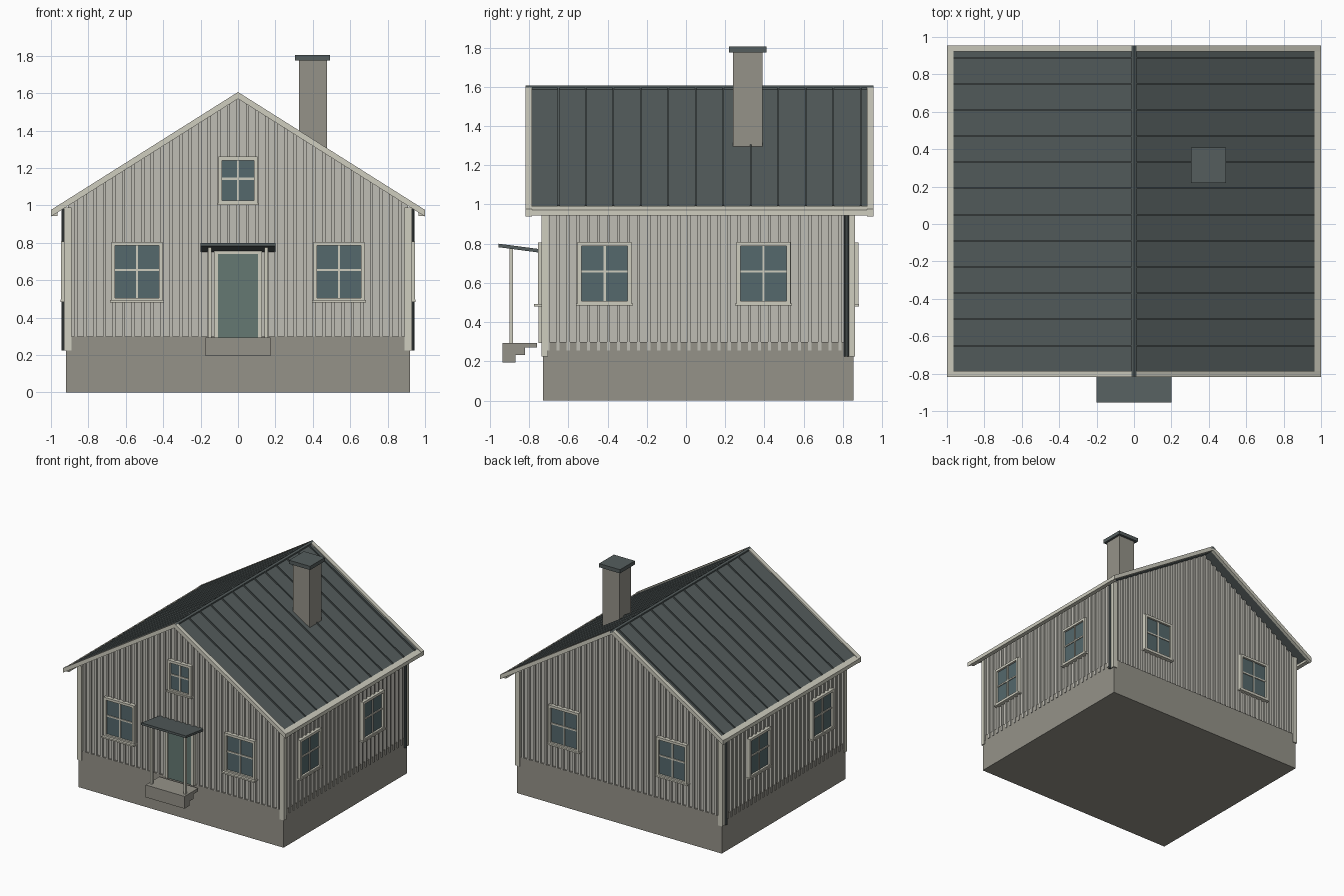
import bpy, bmesh, math
from mathutils import Matrix, Vector

if "Cube" in bpy.data.objects:
    bpy.data.objects.remove(bpy.data.objects["Cube"])


def material(name, r, g, b):
    m = bpy.data.materials.new(name)
    m.diffuse_color = (r, g, b, 1)
    m.use_nodes = True
    m.node_tree.nodes["Principled BSDF"].inputs["Base Color"].default_value = m.diffuse_color
    return m


WALL = material("wall_paint", .52, .51, .46)
TRIM = material("cream_trim", .62, .61, .52)
STONE = material("foundation_stone", .30, .29, .25)
ROOF = material("roof_metal", .09, .11, .11)
GLASS = material("window_glass", .09, .14, .15)
DOOR = material("door_paint", .13, .19, .17)
SLOPE = .63


def finish(name, bm, mat, matrix=Matrix()):
    bmesh.ops.recalc_face_normals(bm, faces=bm.faces)
    me = bpy.data.meshes.new(name)
    bm.to_mesh(me)
    bm.free()
    me.materials.append(mat)
    ob = bpy.data.objects.new(name, me)
    ob.matrix_world = matrix
    bpy.context.collection.objects.link(ob)
    return ob


def boxes(name, items, mat, matrix=Matrix()):
    """Each item is x0, x1, y0, y1, z0, z1."""
    bm = bmesh.new()
    for x0, x1, y0, y1, z0, z1 in items:
        size = Matrix.Diagonal((x1 - x0, y1 - y0, z1 - z0, 1))
        mid = Vector(((x0 + x1) / 2, (y0 + y1) / 2, (z0 + z1) / 2))
        bmesh.ops.create_cube(bm, size=1, matrix=Matrix.Translation(mid) @ size)
    return finish(name, bm, mat, matrix)


def prisms(name, points, spans, mat, axis="y"):
    """Extrude a profile (xz along y, or yz along x) over each span."""
    bm = bmesh.new()
    for a, b in spans:
        def at(p, t):
            return (p[0], t, p[1]) if axis == "y" else (t, p[0], p[1])
        face = bm.faces.new([bm.verts.new(at(p, a)) for p in points])
        geo = bmesh.ops.extrude_face_region(bm, geom=[face])
        move = (0, b - a, 0) if axis == "y" else (b - a, 0, 0)
        verts = [v for v in geo["geom"] if isinstance(v, bmesh.types.BMVert)]
        bmesh.ops.translate(bm, verts=verts, vec=move)
    return finish(name, bm, mat)


def chevron(half, apex, thick):
    low = apex - SLOPE * half
    return [(-half, low), (0, apex), (half, low),
            (half, low - thick), (0, apex - thick), (-half, low - thick)]


# Foundation and gabled wall body
boxes("foundation", [(-.92, .92, -.73, .855, 0, .3)], STONE)
prisms("wall_body", [(-.91, .29), (.91, .29), (.91, 1.58 - SLOPE * .91), (0, 1.58),
                     (-.91, 1.58 - SLOPE * .91)], [(-.718, .843)], WALL)

# Vertical battens on the gables and on the long sides
gable, side = [], []
for i in range(-17, 18):
    x = i * .051
    top = 1.582 - SLOPE * abs(x)
    gable += [(x - .009, x + .009, -.733, -.71, .3, top),
              (x - .009, x + .009, .84, .858, .3, top)]
for i in range(30):
    y = -.703 + i * .0513
    for s in (-1, 1):
        side.append((min(s * .9, s * .926), max(s * .9, s * .926), y - .008, y + .008, .255, .99))
boxes("gable_battens", gable, WALL)
boxes("side_battens", side, WALL)

# Corner boards
corners = []
for s in (-1, 1):
    for y0, y1 in ((-.737, -.703), (.828, .862)):
        corners.append((min(s * .89, s * .929), max(s * .89, s * .929), y0, y1, .225, .99))
boxes("corner_boards", corners, TRIM)

# Roof sheets, standing seams, ridge cap, barge boards, eave boards
prisms("roof", chevron(.97, 1.595, .025), [(-.79, .93)], ROOF)
prisms("roof_seams", chevron(.965, 1.606, .016),
       [(-.79 + .14 * k - .004, -.79 + .14 * k + .004) for k in range(1, 13)], ROOF)
prisms("ridge_cap", chevron(.014, 1.606, .02), [(-.815, .955)], ROOF)
prisms("barge_boards", chevron(1, 1.606, .036), [(-.818, -.785), (.922, .955)], TRIM)
for s, label in ((-1, "left"), (1, "right")):
    prisms(label + "_eave_board", [(s * .965, .943), (s, .943), (s, .973), (s * .965, .993)],
           [(-.79, .93)], TRIM)

# Downpipes near the back corners
bm = bmesh.new()
for s in (-1, 1):
    bmesh.ops.create_cone(bm, cap_ends=True, segments=10, radius1=.012, radius2=.012, depth=.76,
                          matrix=Matrix.Translation((s * .932, .818, .605)))
finish("downpipes", bm, ROOF)

# Chimney
boxes("chimney", [(.325, .475, .24, .39, 1.2, 1.775)], STONE)
boxes("chimney_cap", [(.305, .493, .22, .41, 1.775, 1.805)], ROOF)


# Windows: built facing -y, then turned onto each wall
def window(name, x, y, z, turn, w=.275, h=.32, sill=.03):
    m = Matrix.Translation((x, y, z)) @ Matrix.Rotation(math.radians(turn), 4, "Z")
    a, b, f = w / 2, h / 2, .02
    boxes(name + "_glass", [(-a + .005, a - .005, -.006, .015, -b + .005, b - .005)], GLASS, m)
    boxes(name + "_frame", [(-a, -a + f, -.022, .01, -b, b), (a - f, a, -.022, .01, -b, b),
                            (-a + f, a - f, -.022, .01, b - f, b),
                            (-a + f, a - f, -.022, .01, -b, -b + f),
                            (-.006, .006, -.013, 0, -b + f, b - f),
                            (-a + f, -.006, -.013, 0, .004, .016),
                            (.006, a - f, -.013, 0, .004, .016)], TRIM, m)
    boxes(name + "_sill", [(-a - .008, a + .008, -sill, .01, -b - .004, -b + .008)], TRIM, m)


for s, label in ((-1, "left"), (1, "right")):
    window("front_window_" + label, s * .54, -.733, .645, 0, sill=.042)
    window("back_window_" + label, s * .485, .858, .645, 180, sill=.025)
    for y, place in ((-.415, "front"), (.395, "rear")):
        window(label + "_window_" + place, s * .924, y, .648, s * 90, sill=.026)
window("gable_window", 0, -.733, 1.133, 0, w=.21, h=.255)

# Front door and its casing
boxes("door", [(-.106, .106, -.745, -.71, .295, .74)], DOOR)
boxes("door_casing", [(-.128, -.106, -.752, -.71, .295, .76), (.106, .128, -.752, -.71, .295, .76),
                      (-.106, .106, -.752, -.71, .74, .76)], TRIM)

# Porch: stepped stone block, two posts and a tilted canopy
prisms("porch_steps", [(-.935, .295), (-.76, .295), (-.76, .27), (-.82, .27), (-.82, .232),
                       (-.87, .232), (-.87, .195), (-.935, .195)], [(-.175, .175)], STONE, "x")
boxes("porch_posts", [(s * .152 - .009, s * .152 + .009, -.9, -.882, .295, .785)
                      for s in (-1, 1)], TRIM)
prisms("porch_canopy", [(-.955, .8), (-.72, .769), (-.72, .751), (-.955, .782)],
       [(-.2, .2)], ROOF, "x")
